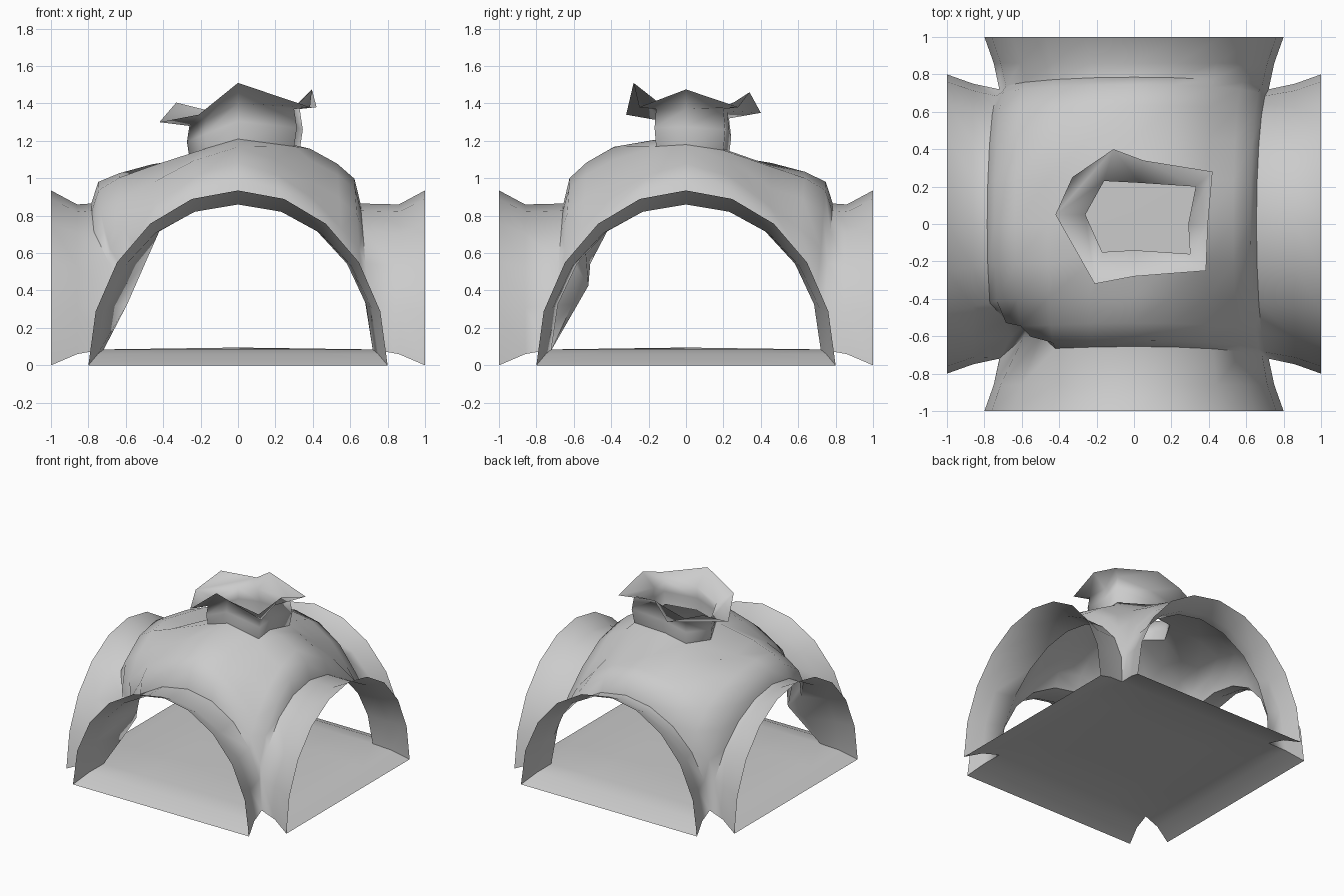
import bpy
import bmesh
from math import sin, cos, pi, exp, sqrt
from mathutils import Vector, Matrix

default = bpy.data.objects.get("Cube")
if default:
    bpy.data.objects.remove(default, do_unlink=True)

N = 10            # segments in every arch
HALF = 0.72       # half width of the central chamber
BASE = 0.085      # floor height inside
RISE = 0.78       # height of the inner arches above the floor
LEAN = 0.065      # the dome sits towards the back and the right mouth
WAIST = 0.75      # half width of the narrow part of each mouth

stone = bpy.data.materials.new("grey_stone")
stone.use_nodes = True
stone.diffuse_color = (0.6, 0.6, 0.6, 1)
stone.node_tree.nodes["Principled BSDF"].inputs["Base Color"].default_value = (0.6, 0.6, 0.6, 1)


def finish(name, bm, angle):
    bmesh.ops.remove_doubles(bm, verts=bm.verts, dist=0.0005)
    mesh = bpy.data.meshes.new(name)
    bm.to_mesh(mesh)
    bm.free()
    mesh.materials.append(stone)
    obj = bpy.data.objects.new(name, mesh)
    bpy.context.collection.objects.link(obj)
    bpy.ops.object.select_all(action="DESELECT")
    obj.select_set(True)
    bpy.context.view_layer.objects.active = obj
    bpy.ops.object.shade_smooth_by_angle(angle=angle)


def bridge(bm, lower, upper, closed=False):
    """Join two equal rows of points with quads."""
    a = [bm.verts.new(p) for p in lower]
    b = [bm.verts.new(p) for p in upper]
    n = len(a)
    for i in range(n if closed else n - 1):
        j = (i + 1) % n
        bm.faces.new((a[i], a[j], b[j], b[i]))


# Neck outline, anticlockwise from the front left corner: x, y, lower z, upper z
NECK = [(-0.17, -0.15, 1.16, 1.31), (0, -0.14, 1.21, 1.40), (0.30, -0.16, 1.17, 1.37),
        (0.29, 0, 1.18, 1.37), (0.33, 0.20, 1.15, 1.37), (0.03, 0.22, 1.15, 1.36),
        (-0.16, 0.23, 1.12, 1.32), (-0.26, 0.05, 1.11, 1.28)]
RING = [(-1, -1), (0, -1), (1, -1), (1, 0), (1, 1), (0, 1), (-1, 1), (-1, 0)]

# Lumps and dents in the rock: x, y, radius, height
LUMPS = [(-0.60, 0.60, 0.18, 0.12), (-0.45, 0, 0.15, -0.10), (0.05, 0.46, 0.15, -0.06),
         (0.42, 0, 0.20, 0.04), (0, -0.42, 0.20, 0.05), (0.48, 0.44, 0.13, -0.05)]


def vault_point(i, j):
    u, v = i - N // 2, j - N // 2
    if (u, v) in RING:
        return Vector(NECK[RING.index((u, v))][:3])
    a, b = u * pi / N, v * pi / N
    ca, cb = abs(cos(a)), abs(cos(b))
    p = Vector((HALF * sin(a) - LEAN * cb * abs(sin(a)),
                HALF * sin(b) + LEAN * ca * abs(sin(b)),
                BASE + RISE * sqrt(ca ** 2 + cb ** 2)))
    if max(abs(u), abs(v)) < N // 2:
        # Shoulders over the four mouths, then the lumps
        p.z += 0.09 * abs(ca ** 2 - cb ** 2)
        for x, y, r, h in LUMPS:
            p.z += h * exp(-((p.x - x) ** 2 + (p.y - y) ** 2) / r ** 2)
    # One pillar is thicker and leans into the chamber
    d = (p - Vector((-0.68, -0.68, 0.45))).length
    push = 0.15 * exp(-(d / 0.18) ** 2)
    return p + Vector((push, push, 0))


# Vault: a domed chamber with the neck opening left out, and four flared mouths
bm = bmesh.new()
grid = [[bm.verts.new(vault_point(i, j)) for j in range(N + 1)] for i in range(N + 1)]
mid = N // 2
for i in range(N):
    for j in range(N):
        if i in (mid - 1, mid) and j in (mid - 1, mid):
            continue
        bm.faces.new((grid[i][j], grid[i + 1][j], grid[i + 1][j + 1], grid[i][j + 1]))

edges = [[vault_point(k, 0) for k in range(N + 1)],
         [vault_point(N, k) for k in range(N + 1)],
         [vault_point(N - k, N) for k in range(N + 1)],
         [vault_point(0, N - k) for k in range(N + 1)]]


def arch(turn, half, out, base, rise):
    angles = [pi * (k / N - 0.5) for k in range(N + 1)]
    return [turn @ Vector((half * sin(t), -out, base + rise * cos(t))) for t in angles]


for side, edge in enumerate(edges):
    turn = Matrix.Rotation(side * pi / 2, 3, "Z")
    waist = arch(turn, WAIST, 0.86, 0.06, 0.80)
    mouth = arch(turn, 0.80, 1.0, 0, 0.935)
    bridge(bm, waist, edge)
    bridge(bm, mouth, waist)
finish("cave_vault", bm, pi / 3)

# Floor: a raised square with a ramp sloping down to every mouth
bm = bmesh.new()
steps = [-HALF, -0.36, 0, 0.36, HALF]


def floor_point(x, y):
    edge = max(abs(x), abs(y)) / HALF
    return (x, y, BASE + 0.01 * (1 - edge))


for y0, y1 in zip(steps, steps[1:]):
    bridge(bm, [floor_point(x, y0) for x in steps], [floor_point(x, y1) for x in steps])
for side in range(4):
    turn = Matrix.Rotation(side * pi / 2, 3, "Z")
    rows = [[turn @ Vector((x * w / HALF, -out, z)) for x in steps]
            for w, out, z in ((0.80, 1.0, 0), (WAIST, 0.86, 0.06), (HALF, HALF, BASE))]
    bridge(bm, rows[0], rows[1])
    bridge(bm, rows[1], rows[2])
finish("cave_floor", bm, pi / 3)

# Chimney: neck rising from the vault, then a ragged flared rim
bm = bmesh.new()
low = [(x, y, z) for x, y, z, top in NECK]
high = [(x, y, top) for x, y, z, top in NECK]
# The neck swells slightly at half height
belly = [(x * 1.05, y * 1.05, (z + top) / 2) for x, y, z, top in NECK]
bridge(bm, low, belly, True)
bridge(bm, belly, high, True)
rim = [(-0.21, -0.32, 1.34), (0, -0.28, 1.51), (0.385, -0.25, 1.38), (0.395, 0, 1.475),
       (0.42, 0.28, 1.38), (0.05, 0.34, 1.46), (-0.11, 0.40, 1.35), (-0.42, 0.05, 1.30)]
bridge(bm, high, rim, True)
corner = [bm.verts.new(p) for p in (rim[6], (-0.33, 0.25, 1.405), rim[7])]
bm.faces.new(reversed(corner))
finish("chimney", bm, pi)
